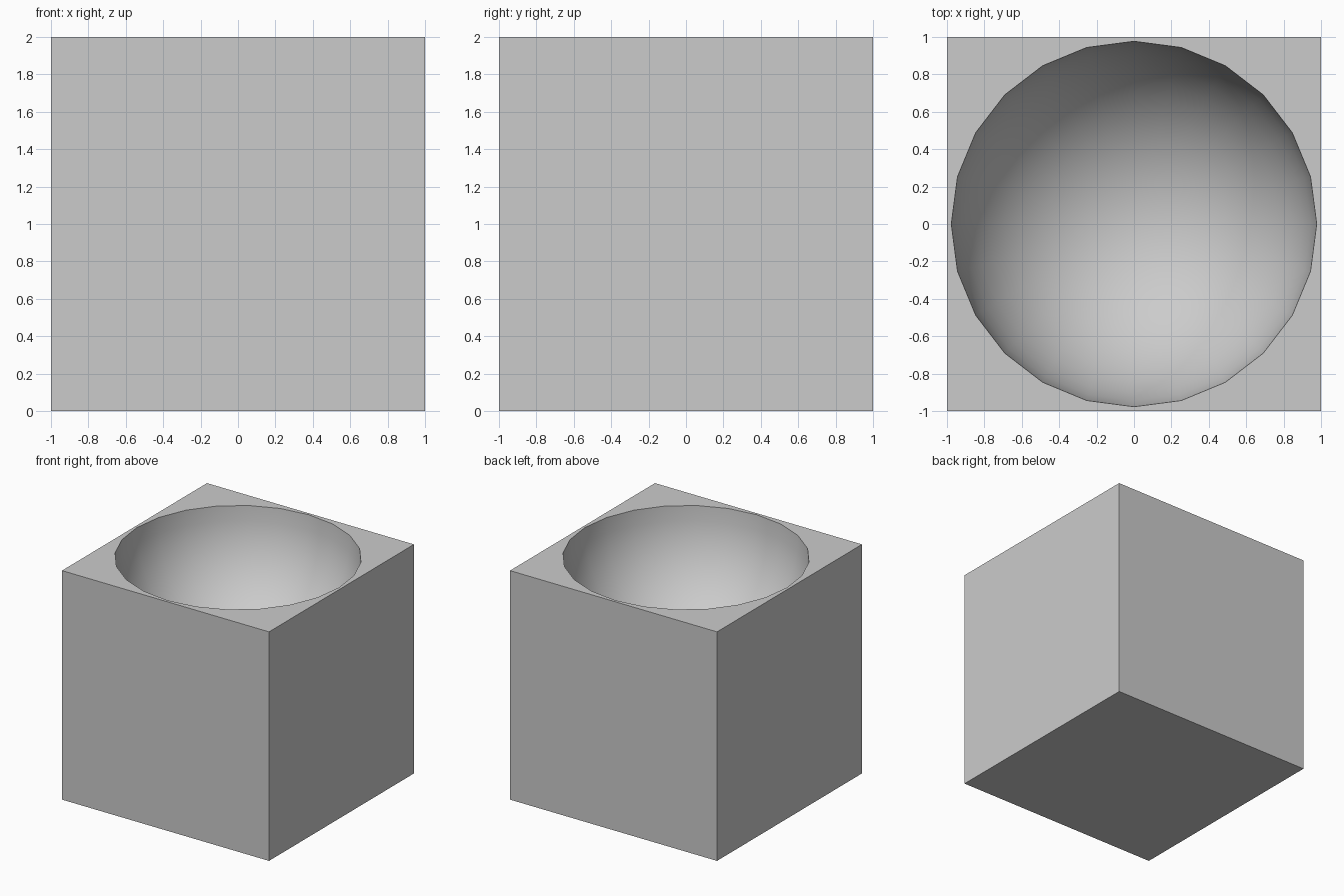
import bpy, bmesh
from mathutils import Matrix

if "Cube" in bpy.data.objects:
    bpy.data.objects.remove(bpy.data.objects["Cube"])

R = 0.977  # bowl radius
bm = bmesh.new()

# hemispherical hollow: lower half of a 24-sided sphere centred on the top face
bmesh.ops.create_uvsphere(bm, u_segments=24, v_segments=24, radius=R,
                          matrix=Matrix.Translation((0, 0, 2)))
bmesh.ops.delete(bm, geom=[v for v in bm.verts if v.co.z > 2.001], context='VERTS')
rim = [e for e in bm.edges if e.is_boundary]

# block: cube with its top face removed
cube = bmesh.ops.create_cube(bm, size=2, matrix=Matrix.Translation((0, 0, 1)))
faces = {f for v in cube['verts'] for f in v.link_faces}
top = max(faces, key=lambda f: f.calc_center_median().z)
outer = list(top.edges)
bmesh.ops.delete(bm, geom=[top], context='FACES_ONLY')

# flat top between the square edge and the round rim
bmesh.ops.triangle_fill(bm, edges=rim + outer, use_beauty=True, use_dissolve=False,
                        normal=(0, 0, 1))
bmesh.ops.recalc_face_normals(bm, faces=bm.faces)

mesh = bpy.data.meshes.new("hollowed_block")
bm.to_mesh(mesh)
bm.free()
block = bpy.data.objects.new("hollowed_block", mesh)
bpy.context.collection.objects.link(block)

# smooth bowl, crisp block edges
bpy.context.view_layer.objects.active = block
block.select_set(True)
bpy.ops.object.shade_smooth_by_angle()
